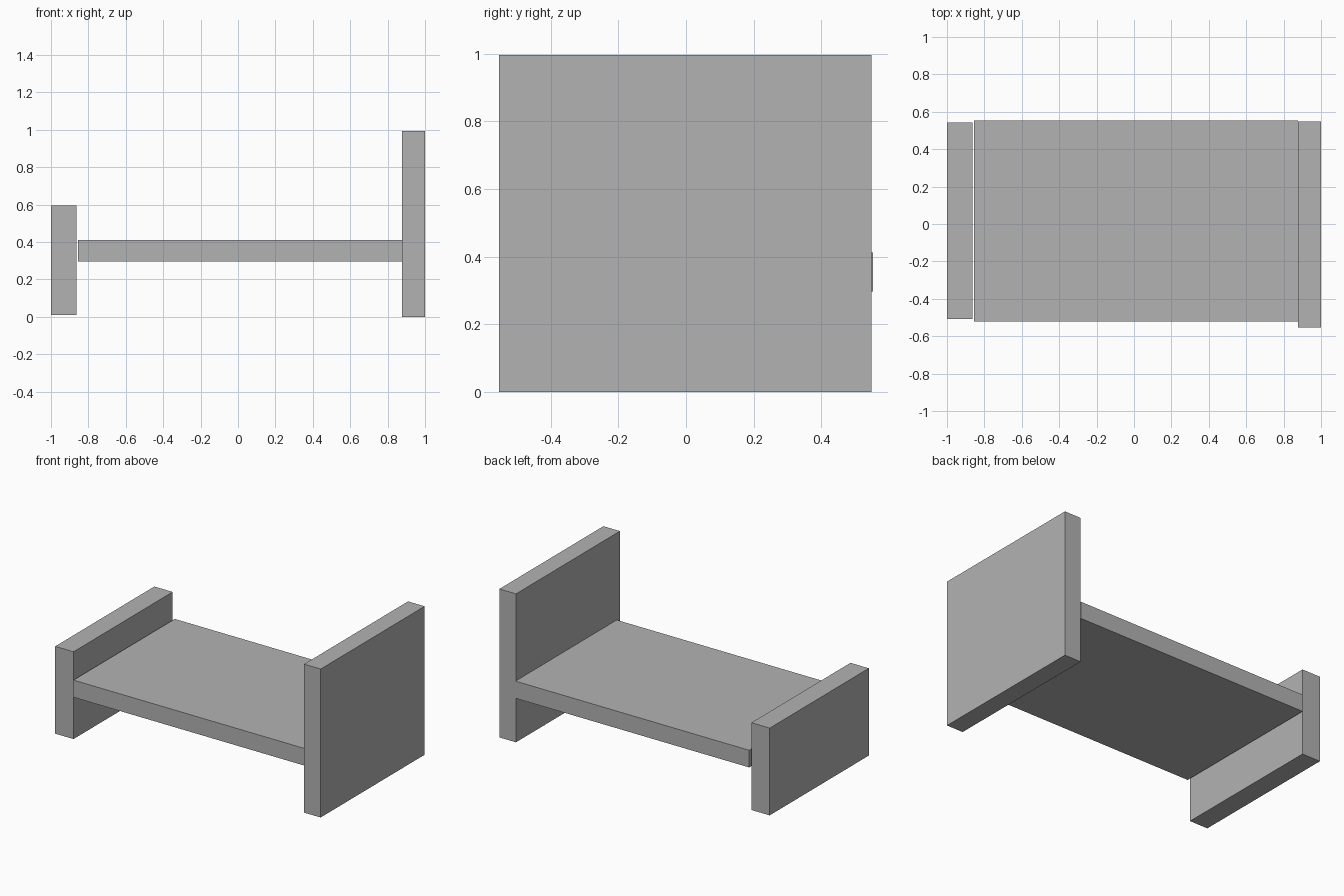
import bpy
from mathutils import Vector

cube = bpy.data.objects.get("Cube")
if cube:
    bpy.data.objects.remove(cube, do_unlink=True)

# Single plain grey finish
grey = bpy.data.materials.new("plain_grey")
grey.use_nodes = True
colour = (0.45, 0.45, 0.45, 1)
grey.diffuse_color = colour
grey.node_tree.nodes["Principled BSDF"].inputs["Base Color"].default_value = colour


def box(name, low, high):
    """Flat-faced box spanning two opposite corners."""
    low, high = Vector(low), Vector(high)
    bpy.ops.mesh.primitive_cube_add(size=1, location=(low + high) / 2)
    obj = bpy.context.object
    obj.name = name
    obj.scale = high - low
    bpy.ops.object.transform_apply(location=False, rotation=False, scale=True)
    obj.data.materials.append(grey)
    return obj


# Tall headboard on the left, low footboard on the right
box("headboard", (0.877, -0.553, 0), (1, 0.548, 0.995))
box("footboard", (-1, -0.508, 0.01), (-0.864, 0.542, 0.595))

# Bed base: meets the headboard, stops just short of the footboard
box("bed_base", (-0.856, -0.52, 0.297), (0.877, 0.553, 0.412))
